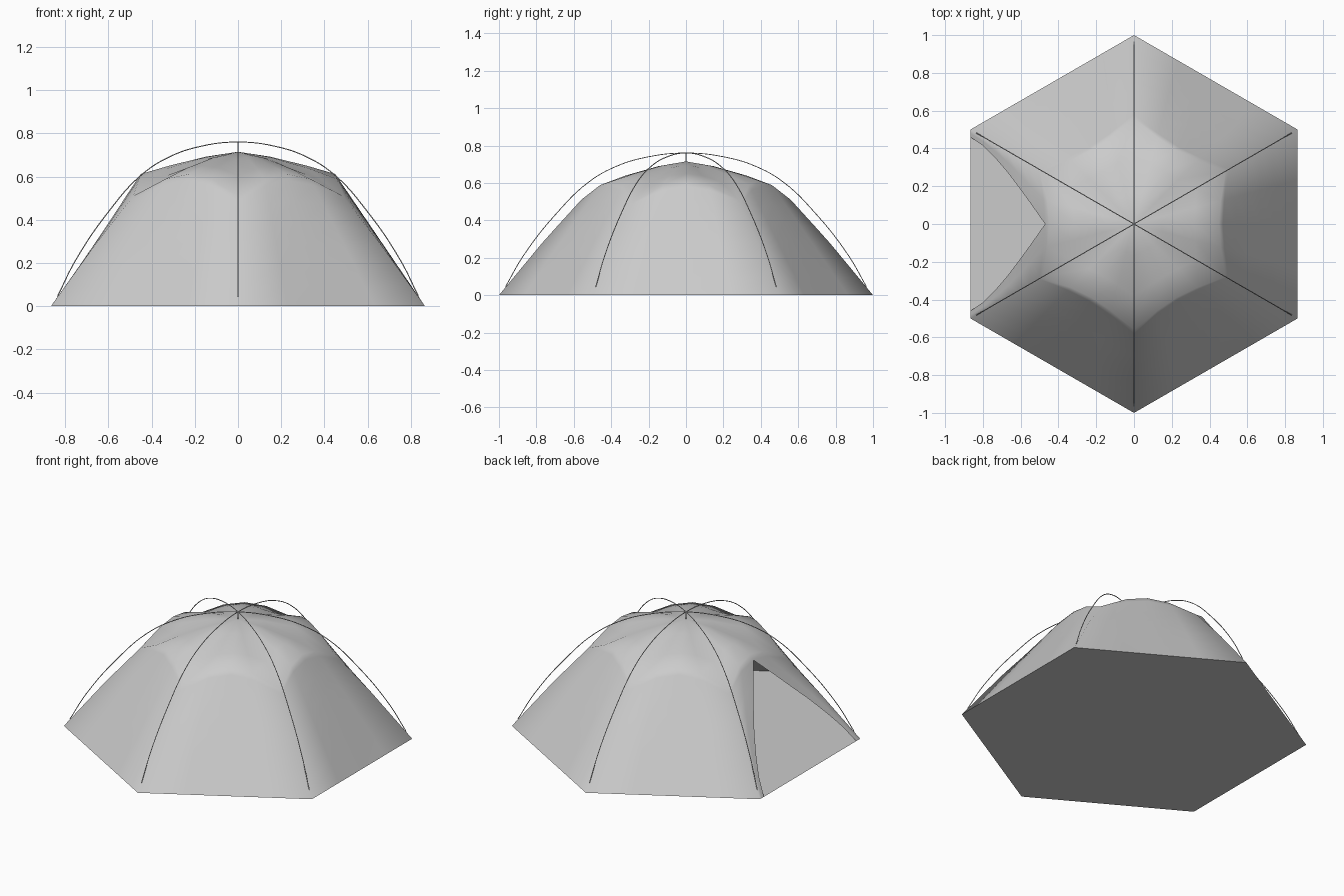
import bpy, bmesh, math
from mathutils import Vector

if "Cube" in bpy.data.objects:
    bpy.data.objects.remove(bpy.data.objects["Cube"])


def material(name, rgb):
    m = bpy.data.materials.new(name)
    m.diffuse_color = (*rgb, 1)
    m.use_nodes = True
    m.node_tree.nodes["Principled BSDF"].inputs["Base Color"].default_value = m.diffuse_color
    return m


FABRIC = material("light grey", (0.6, 0.6, 0.6))

# (t, radius, height): t 0..1 is the wall, t 1..2 is the roof cap
MID = [(0, .866, 0), (1, .45, .612), (1.3, .32, .65), (1.65, .15, .692), (2, 0, .715)]
CORNER = [(0, 1, 0), (.5, .76, .29), (1, .56, .51), (1.3, .38, .605), (1.65, .17, .68), (2, 0, .715)]
A30 = math.radians(30)
DOOR_TOP = 0.95


def sample(profile, t):
    for (t0, r0, z0), (t1, r1, z1) in zip(profile, profile[1:]):
        if t <= t1:
            k = (t - t0) / (t1 - t0)
            return r0 + (r1 - r0) * k, z0 + (z1 - z0) * k
    return profile[-1][1:]


def shell(a, t, turn):
    """Point on one panel; a is the angle from the panel's middle."""
    u = (1 / math.cos(a) - 1) / (1 / math.cos(A30) - 1)
    (rm, zm), (rc, zc) = sample(MID, t), sample(CORNER, t)
    r, z = rm + (rc - rm) * u, zm + (zc - zm) * u
    return Vector((r * math.cos(a + turn), r * math.sin(a + turn), z))


def door_angle(t):
    if t >= DOOR_TOP:
        return 0
    return math.atan(.46 * (1 - (t / DOOR_TOP) ** 1.3) / sample(MID, t)[0])


def add_object(name, bm, mat, smooth=None):
    me = bpy.data.meshes.new(name)
    bm.to_mesh(me)
    bm.free()
    me.materials.append(mat)
    ob = bpy.data.objects.new(name, me)
    bpy.context.collection.objects.link(ob)
    if smooth:
        bpy.ops.object.select_all(action='DESELECT')
        ob.select_set(True)
        bpy.context.view_layer.objects.active = ob
        bpy.ops.object.shade_smooth_by_angle(angle=math.radians(smooth))
    return ob


# Tent canopy: six panels, the -x one split around the door opening
bm = bmesh.new()
rows = [DOOR_TOP * i / 6 for i in range(7)] + [1, 1.3, 1.65, 2]
COLS = 2
for k in range(6):
    turn = k * math.pi / 3
    for side in (-1, 1):
        grid = []
        for t in rows:
            inner = door_angle(t) if k == 3 else 0
            grid.append([bm.verts.new(shell(side * (inner + (A30 - inner) * c / COLS), t, turn))
                         for c in range(COLS + 1)])
        for lo, hi in zip(grid, grid[1:]):
            for c in range(COLS):
                q = [lo[c], lo[c + 1], hi[c + 1], hi[c]]
                bm.faces.new(q if side > 0 else q[::-1])
bmesh.ops.remove_doubles(bm, verts=bm.verts, dist=1e-4)
bmesh.ops.dissolve_degenerate(bm, edges=bm.edges, dist=1e-5)
add_object("canopy", bm, FABRIC, 60)

# Groundsheet
bm = bmesh.new()
bm.faces.new([bm.verts.new((math.sin(i * math.pi / 3), -math.cos(i * math.pi / 3), 0)) for i in range(6)])
add_object("groundsheet", bm, FABRIC)

# Three arched poles crossing over the top
HALF = [(.965, .045), (.87, .21), (.69, .44), (.52, .605), (.37, .69), (.2, .74)]
ARCH = [(-r, z) for r, z in HALF] + [(0, .76)] + [(r, z) for r, z in reversed(HALF)]
for k in range(3):
    a = math.pi / 2 + k * math.pi / 3
    cu = bpy.data.curves.new("pole_%d" % (k + 1), 'CURVE')
    cu.dimensions = '3D'
    cu.bevel_depth = 0.0025
    cu.bevel_resolution = 1
    cu.resolution_u = 6
    cu.use_fill_caps = True
    sp = cu.splines.new('BEZIER')
    sp.bezier_points.add(len(ARCH) - 1)
    for p, (r, z) in zip(sp.bezier_points, ARCH):
        p.co = (r * math.cos(a), r * math.sin(a), z)
        p.handle_left_type = p.handle_right_type = 'AUTO'
    cu.materials.append(FABRIC)
    bpy.context.collection.objects.link(bpy.data.objects.new(cu.name, cu))

# Hanger joining the canopy peak to the pole crossing
bm = bmesh.new()
bmesh.ops.create_cone(bm, cap_ends=True, segments=8, radius1=.0025, radius2=.0025, depth=.045)
bmesh.ops.translate(bm, verts=bm.verts, vec=(0, 0, .7375))
add_object("peak_hanger", bm, FABRIC, 40)
